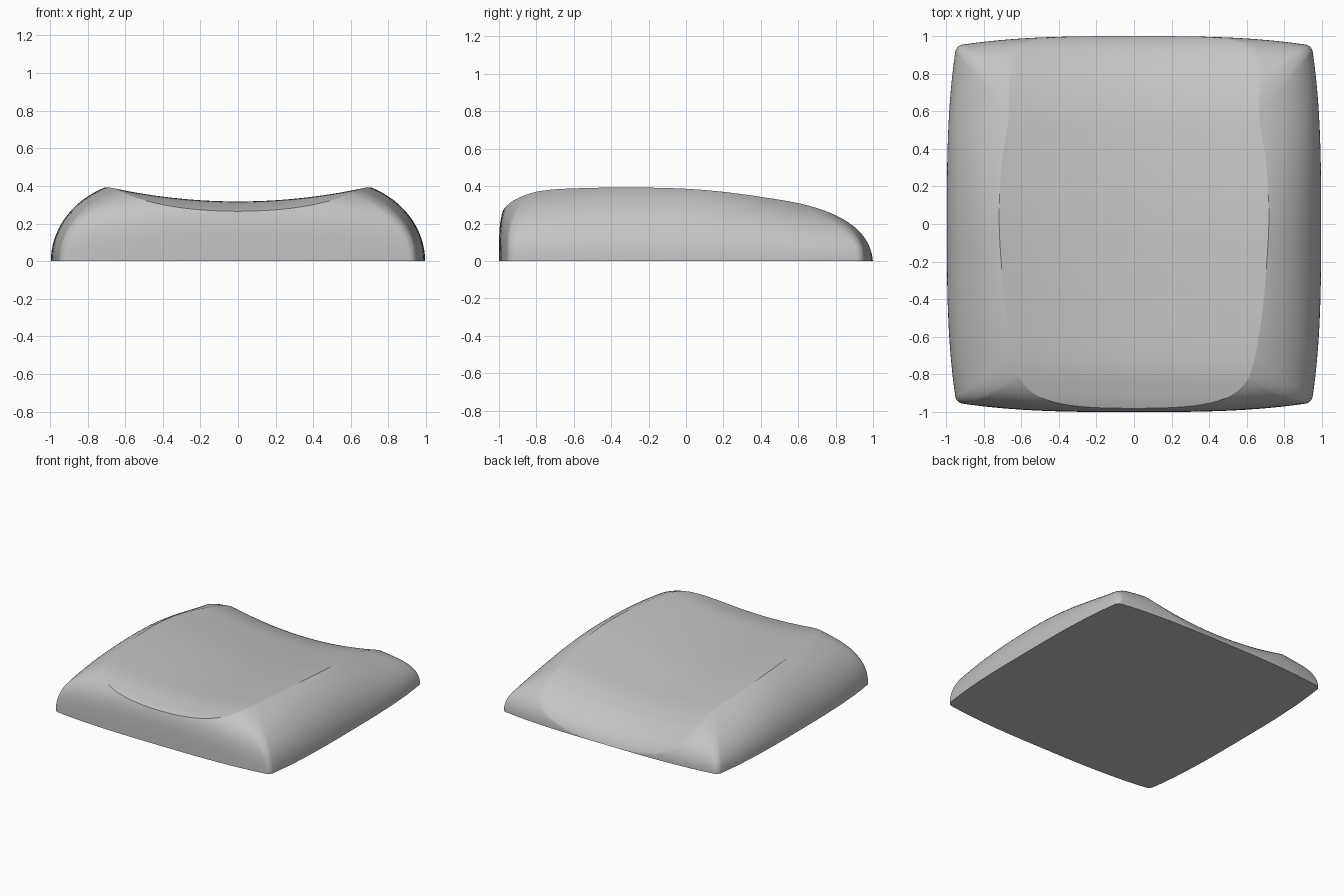
import bpy, bmesh, math
from mathutils import Vector

if "Cube" in bpy.data.objects:
    bpy.data.objects.remove(bpy.data.objects["Cube"])

grey = bpy.data.materials.new("mid_grey")
grey.use_nodes = True
COLOUR = (0.55, 0.55, 0.55, 1)
grey.diffuse_color = COLOUR
grey.node_tree.nodes["Principled BSDF"].inputs["Base Color"].default_value = COLOUR


def make_object(name, bm):
    bmesh.ops.recalc_face_normals(bm, faces=bm.faces)
    mesh = bpy.data.meshes.new(name)
    bm.to_mesh(mesh)
    bm.free()
    obj = bpy.data.objects.new(name, mesh)
    bpy.context.collection.objects.link(obj)
    mesh.materials.append(grey)
    return obj


def wall(z, core, depth, height, power):
    """Half-width of a rounded wall at height z."""
    return core + depth * max(0, 1 - (z / height) ** power) ** (1 / power)


def unit_outline(radius, side=28, arc=8):
    """Square outline with rounded corners."""
    pts = []
    c = 1 - radius
    for q in range(4):
        turn = q * math.pi / 2
        local = [(1, -c + 2 * c * i / side) for i in range(side)]
        local += [(c + radius * math.cos(a), c + radius * math.sin(a))
                  for a in (math.pi / 2 * i / arc for i in range(arc))]
        for x, y in local:
            pts.append((x * math.cos(turn) - y * math.sin(turn),
                        x * math.sin(turn) + y * math.cos(turn)))
    return pts


def back_slope(y):
    """Height factor that lowers the cap towards the back."""
    t = min(1, max(0, (y + 0.1) / 0.95))
    return 1 - 0.21 * t * t * (3 - 2 * t)


# Pillow body: stacked rings whose sides bulge more towards the top
bm = bmesh.new()
rings = []
RINGS = 40
for r in range(RINGS + 1):
    z = 0.42 * math.sin(math.pi / 2 * r / RINGS)
    half_x = wall(z, 0.5, 0.495, 0.432, 2)
    front = wall(z, 0.48, 0.52, 0.43, 4)
    back = wall(z, 0.35, 0.649, 0.455, 2.2)
    bulge = 0.05 + 0.125 * (z / 0.42) ** 3
    ring = []
    for u, v in unit_outline(0.035 + 0.4 * z * z):
        x = half_x * u * (1 - bulge * abs(v) ** 3)
        y = (back if v > 0 else front) * v * (1 - bulge * abs(u) ** 3)
        ring.append(bm.verts.new((x, y, z * back_slope(y))))
    rings.append(ring)
for low, high in zip(rings, rings[1:]):
    for i in range(len(low)):
        j = (i + 1) % len(low)
        bm.faces.new((low[i], low[j], high[j], high[i]))
bm.faces.new(rings[0][::-1])
bm.faces.new(rings[-1])
cap = make_object("keycap_body", bm)

# Scooped top: a curved sheet swept front to back, thickened upwards
profile = [(-1.3, 0.12), (-1.15, 0.2), (-1, 0.258), (-0.9, 0.289), (-0.75, 0.314),
           (-0.5, 0.317), (-0.2, 0.312), (0.1, 0.297), (0.4, 0.266), (0.6, 0.238),
           (0.75, 0.195), (0.85, 0.148), (0.93, 0.092), (0.98, 0.035), (1.01, -0.03),
           (1.03, -0.1)]
path = []
for a, b, c, d in zip(profile, profile[1:], profile[2:], profile[3:]):
    a, b, c, d = map(Vector, (a, b, c, d))
    for i in range(8):
        t = i / 8
        path.append(b + (c - a) * t / 2 + (a - b * 2.5 + c * 2 - d / 2) * t * t
                    + ((b - c) * 3 + d - a) * t ** 3 / 2)
bm = bmesh.new()
COLS = 60
rows = []
for y, z in path:
    xs = [-1.1 + 2.2 * i / COLS for i in range(COLS + 1)]
    rows.append([bm.verts.new((x, y, z + 0.16 * x * x)) for x in xs])
for low, high in zip(rows, rows[1:]):
    for i in range(COLS):
        bm.faces.new((low[i], low[i + 1], high[i + 1], high[i]))
top = bmesh.ops.extrude_face_region(bm, geom=bm.faces[:])["geom"]
for v in top:
    if isinstance(v, bmesh.types.BMVert):
        v.co.z = 1
cutter = make_object("scoop_cutter", bm)

# Cut the scoop, then drop the cutter
cut = cap.modifiers.new("scoop", "BOOLEAN")
cut.operation = "DIFFERENCE"
cut.solver = "EXACT"
cut.object = cutter
bpy.context.view_layer.objects.active = cap
cap.select_set(True)
bpy.ops.object.modifier_apply(modifier=cut.name)
bpy.data.objects.remove(cutter)
bpy.ops.object.shade_smooth_by_angle(angle=math.radians(22))
